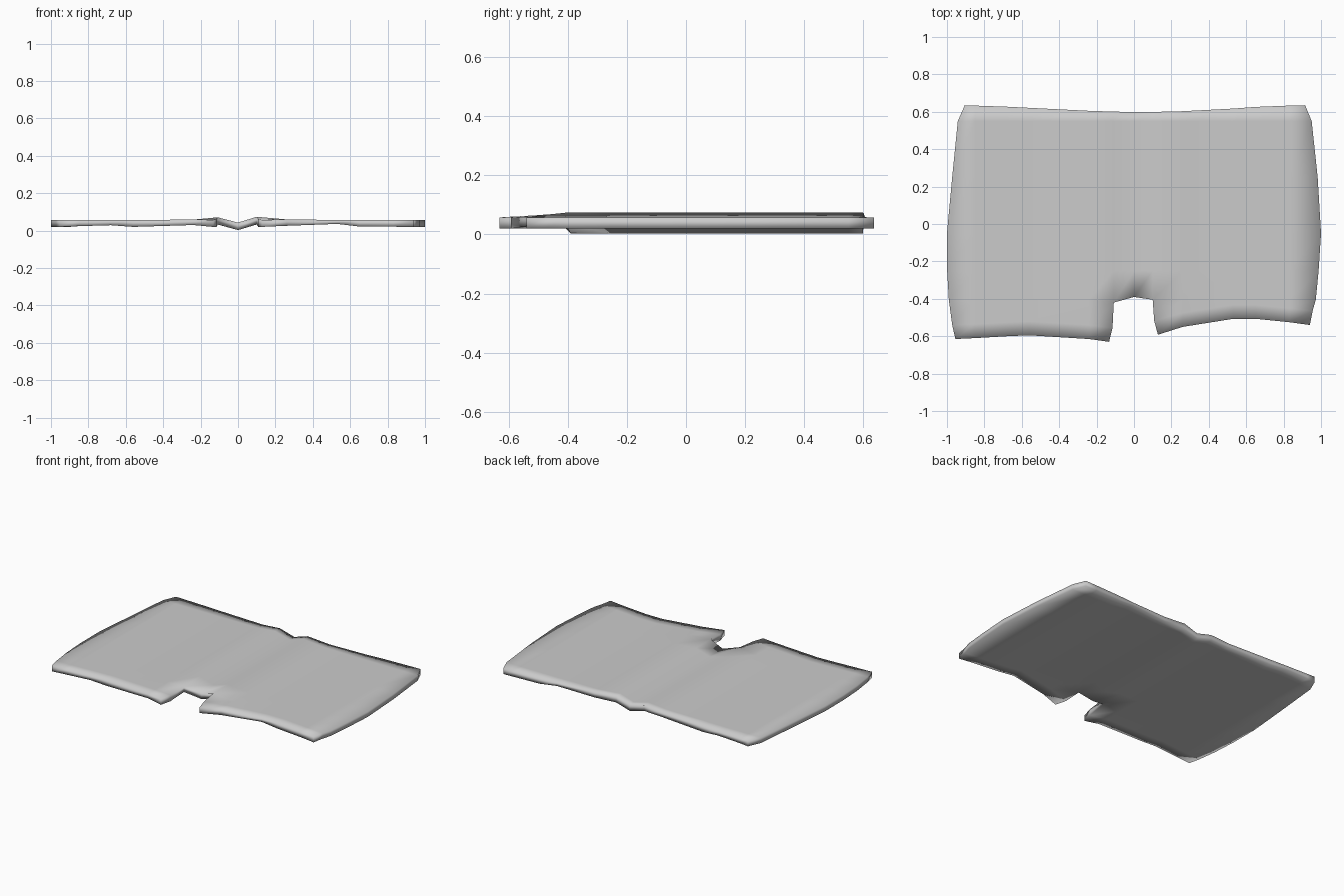
import bpy, bmesh

if "Cube" in bpy.data.objects:
    bpy.data.objects.remove(bpy.data.objects["Cube"])

# Columns across the open sheet: x, front y, back y, bottom z, top z
columns = [
    (-1.00, -0.615, 0.635, 0.020, 0.057),
    (-0.85, -0.610, 0.633, 0.024, 0.057),
    (-0.68, -0.600, 0.627, 0.029, 0.057),
    (-0.56, -0.595, 0.621, 0.020, 0.057),
    (-0.24, -0.615, 0.605, 0.030, 0.059),
    (-0.11, -0.630, 0.601, 0.033, 0.071),
    (0.00, -0.600, 0.598, 0.003, 0.043),
    (0.10, -0.592, 0.599, 0.033, 0.074),
    (0.26, -0.550, 0.603, 0.026, 0.060),
    (0.53, -0.507, 0.617, 0.036, 0.057),
    (0.65, -0.507, 0.626, 0.022, 0.057),
    (0.83, -0.525, 0.633, 0.021, 0.057),
    (1.00, -0.540, 0.635, 0.020, 0.057),
]
# Rows front to back: y of inner rows, bowed outer edges, notch edges
inner_y = [None, None, -0.405, -0.25, -0.05, 0.25, 0.55, None]
left_x = [-0.955, -0.972, -0.990, -0.999, -1.0, -0.972, -0.942, -0.905]
right_x = [0.940, 0.955, 0.972, 0.987, 1.0, 0.982, 0.950, 0.915]
notch_left = [-0.133, -0.115, -0.108]
notch_right = [0.128, 0.108, 0.100]
last, spine = len(columns) - 1, 6


def point(c, r):
    x, front, back, zb, zt = columns[c]
    if r == 0:
        y = front
    elif r == 1:
        y = front + 0.075
    elif r == len(inner_y) - 1:
        y = back
    else:
        y = inner_y[r]
    if c == 0:
        x = left_x[r]
    elif c == last:
        x = right_x[r]
    elif c == spine - 1 and r < 3:
        x = notch_left[r]
    elif c == spine + 1 and r < 3:
        x = notch_right[r]
    if r == 2 and c in (spine - 1, spine):
        y = -0.42 if c == spine - 1 else -0.39
    # The flaps beside the notch lie flat
    if r < 2 and c in (spine - 1, spine + 1):
        zb, zt = 0.020, 0.057 + 0.005 * r
    return x, y, zb, zt


bm = bmesh.new()
top, bottom = {}, {}
for c in range(len(columns)):
    for r in range(len(inner_y)):
        if c == spine and r < 2:
            continue
        x, y, zb, zt = point(c, r)
        top[c, r] = bm.verts.new((x, y, zt))
        bottom[c, r] = bm.verts.new((x, y, zb))

# Upper and lower skins, leaving the notch open
edges = set()
for c in range(last):
    for r in range(len(inner_y) - 1):
        ring = [(c, r), (c + 1, r), (c + 1, r + 1), (c, r + 1)]
        if not all(k in top for k in ring):
            continue
        bm.faces.new([top[k] for k in ring])
        bm.faces.new([bottom[k] for k in reversed(ring)])
        edges.update((ring[i], ring[(i + 1) % 4]) for i in range(4))

# Rim along every open edge
for a, b in edges:
    if (b, a) not in edges:
        bm.faces.new([top[b], top[a], bottom[a], bottom[b]])
for f in bm.faces:
    f.smooth = True
bmesh.ops.recalc_face_normals(bm, faces=bm.faces[:])

mesh = bpy.data.meshes.new("folded_sheet")
bm.to_mesh(mesh)
bm.free()
sheet = bpy.data.objects.new("folded_sheet", mesh)
bpy.context.collection.objects.link(sheet)
